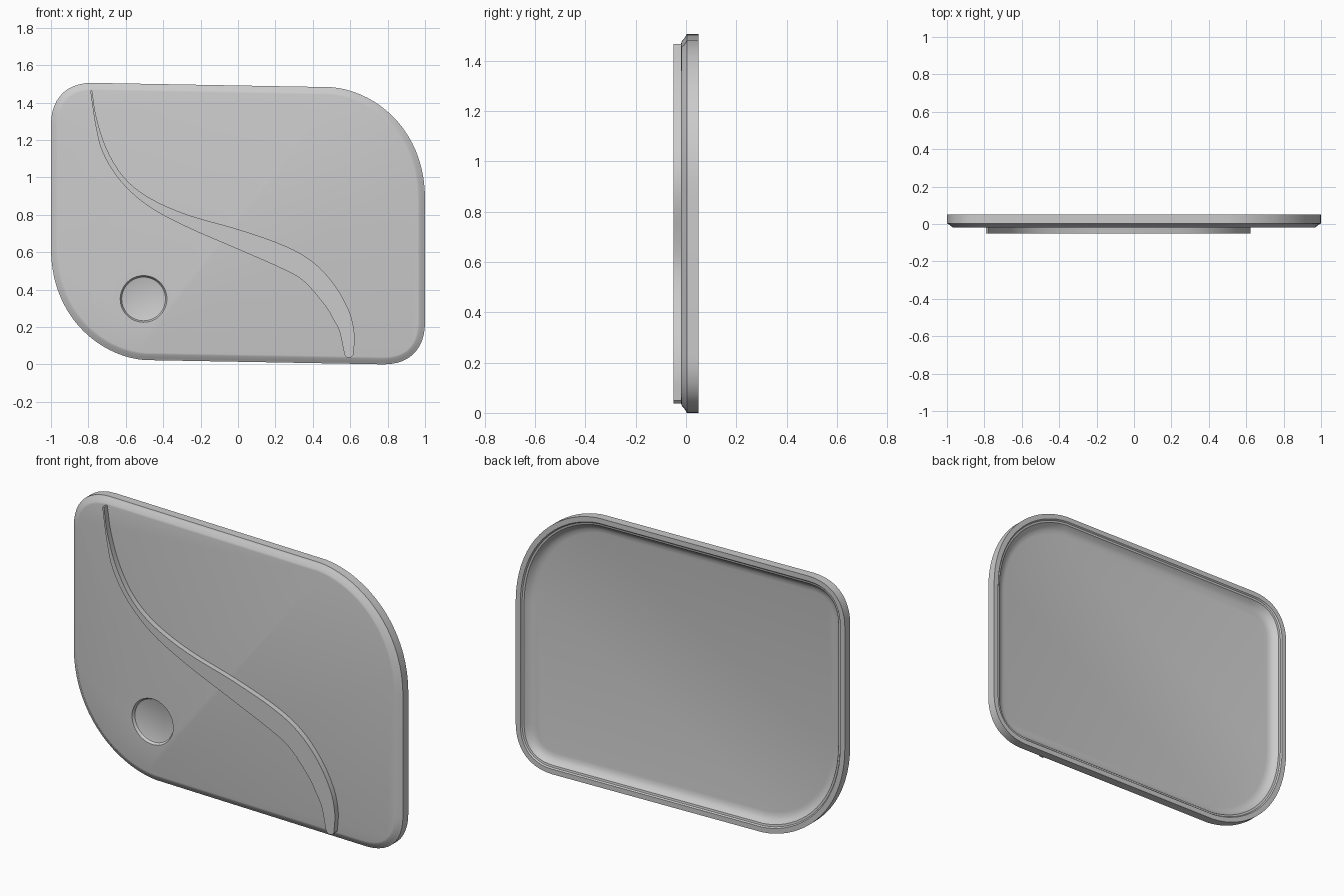
import bpy, bmesh, math
from mathutils import Vector
from mathutils.geometry import interpolate_bezier

if "Cube" in bpy.data.objects:
    bpy.data.objects.remove(bpy.data.objects["Cube"])

CZ = 0.7525  # centre of the half-turn symmetry


def make_object(name, bm):
    bmesh.ops.recalc_face_normals(bm, faces=bm.faces)
    me = bpy.data.meshes.new(name)
    bm.to_mesh(me)
    bm.free()
    ob = bpy.data.objects.new(name, me)
    bpy.context.collection.objects.link(ob)
    return ob


def smooth(ob, angle=30):
    bpy.ops.object.select_all(action='DESELECT')
    ob.select_set(True)
    bpy.context.view_layer.objects.active = ob
    bpy.ops.object.shade_smooth_by_angle(angle=math.radians(angle))


def loft(name, rings):
    """Closed skin through rings of equal length, capped at both ends."""
    bm = bmesh.new()
    rows = [[bm.verts.new(p) for p in r] for r in rings]
    n = len(rows[0])
    for a, b in zip(rows, rows[1:]):
        for i in range(n):
            j = (i + 1) % n
            bm.faces.new((a[i], a[j], b[j], b[i]))
    bm.faces.new(rows[0])
    bm.faces.new(rows[-1])
    return make_object(name, bm)


def bezier(a, b, c, d, n):
    pts = interpolate_bezier(*[Vector((x, 0, z)) for x, z in (a, b, c, d)], n)
    return [(p.x, p.z) for p in pts]


# panel outline: small corner and large corner, then repeated by half turn
half = bezier((-1, 1.28), (-1, 1.42), (-0.92, 1.505), (-0.78, 1.505), 12)
half += bezier((0.5, 1.482), (0.74, 1.462), (1, 1.25), (1, 0.885), 20)
outline = half + [(-x, 2 * CZ - z) for x, z in half]


def ring(inset, y):
    out = []
    n = len(outline)
    for i, (x, z) in enumerate(outline):
        p = Vector((x, z))
        d1 = (p - Vector(outline[i - 1])).normalized()
        d2 = (Vector(outline[(i + 1) % n]) - p).normalized()
        d = (d1 + d2).normalized()
        out.append((x + d.y * inset, y, z - d.x * inset))
    return out


# tray-shaped panel: front face, chamfer, side wall, stepped rim, sloped inner wall
profile = [(0.04, -0.02), (0.03, -0.018), (0.012, -0.003), (0.0, 0.003),
           (0.0, 0.05), (0.028, 0.05), (0.034, 0.043), (0.045, 0.041),
           (0.06, 0.022), (0.078, 0.012), (0.1, 0.008)]
panel = loft("panel", [ring(i, y) for i, y in profile])


# round finger recess
def circle(r, y, n=48):
    return [(-0.505 + r * math.cos(2 * math.pi * k / n), y,
             0.35 + r * math.sin(2 * math.pi * k / n)) for k in range(n)]


cutter = loft("recess_cutter", [circle(0.125, -0.06), circle(0.125, -0.02),
                                circle(0.117, -0.006), circle(0.11, -0.003)])
cutter.hide_render = True
cutter.hide_viewport = True
mod = panel.modifiers.new("recess", 'BOOLEAN')
mod.operation = 'DIFFERENCE'
mod.solver = 'EXACT'
mod.object = cutter
bpy.context.view_layer.objects.active = panel
bpy.ops.object.modifier_apply(modifier="recess")
bpy.data.objects.remove(cutter)
smooth(panel)


# raised S-shaped ridge between an upper and a lower edge curve
def spline(pts, steps=4):
    v = [Vector(p) for p in pts]
    v = [2 * v[0] - v[1]] + v + [2 * v[-1] - v[-2]]
    out = []
    for a, b, c, d in zip(v, v[1:], v[2:], v[3:]):
        for s in range(steps):
            t = s / steps
            out.append(0.5 * (2 * b + (c - a) * t + (2 * a - 5 * b + 4 * c - d) * t * t
                              + (3 * b - a - 3 * c + d) * t ** 3))
    return out + [v[-2]]


upper = spline([(-.78, 1.465), (-.757, 1.32), (-.70, 1.147), (-.607, .997), (-.473, .89),
                (-.27, .80), (.008, .72), (.25, .634), (.40, .548), (.516, .425),
                (.596, .28), (.623, .158), (.617, .05)])
lower = spline([(-.79, 1.465), (-.762, 1.28), (-.725, 1.136), (-.634, .987), (-.49, .853),
                (-.286, .74), (.008, .612), (.25, .505), (.356, .44), (.463, .318),
                (.51, .24), (.543, .174), (.57, .05)])
upper.append(Vector((.604, .037)))
lower.append(Vector((.582, .037)))
bm = bmesh.new()
strip = [[bm.verts.new((p.x, -0.05, p.y)) for p in e] for e in (upper, lower)]
for i in range(len(upper) - 1):
    bm.faces.new((strip[0][i], strip[0][i + 1], strip[1][i + 1], strip[1][i]))
ext = bmesh.ops.extrude_face_region(bm, geom=bm.faces[:], use_keep_orig=True)
for v in ext["geom"]:
    if isinstance(v, bmesh.types.BMVert):
        v.co.y = -0.012
ridge = make_object("wave_ridge", bm)
smooth(ridge)
